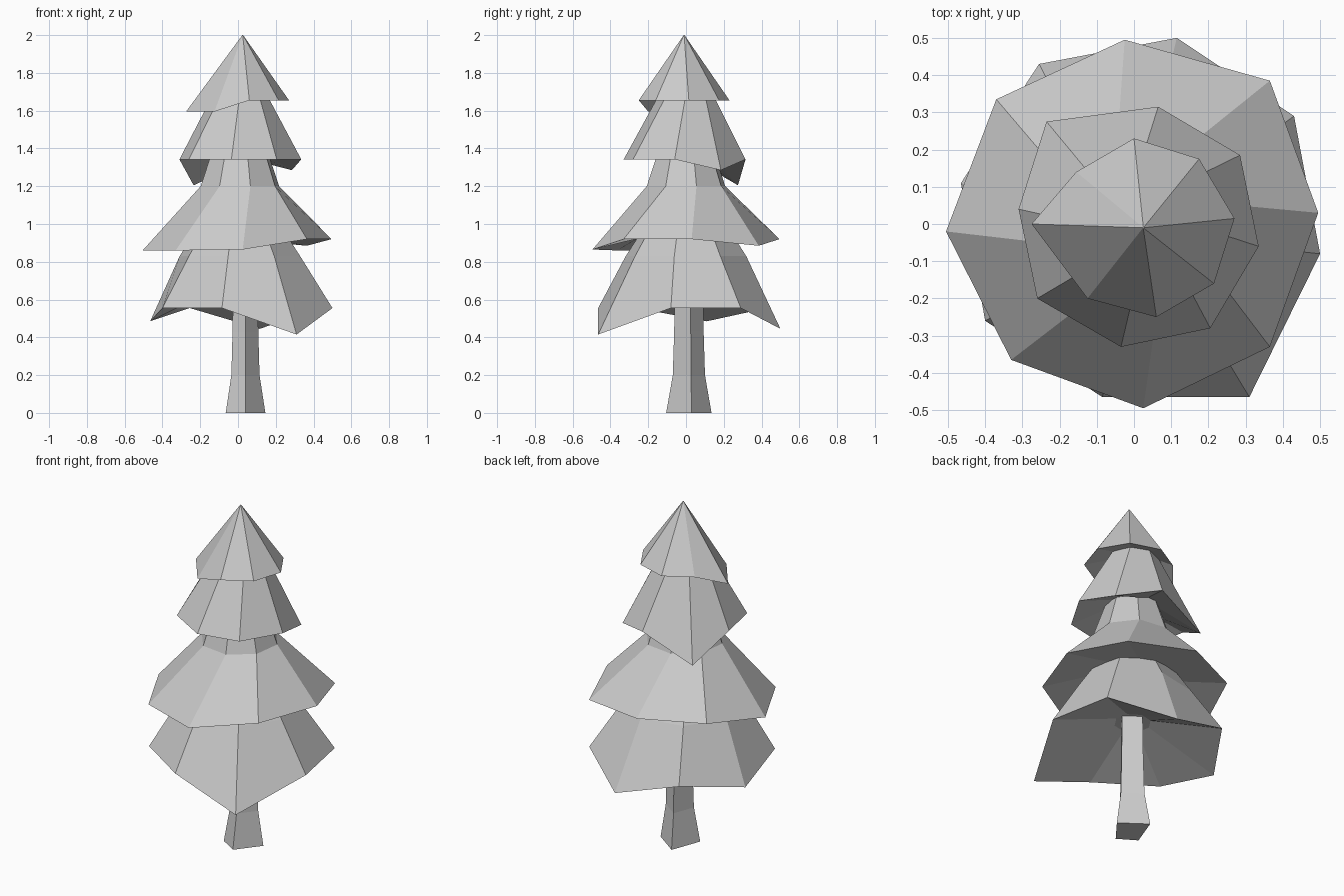
import bpy
import bmesh
from math import cos, sin, radians

default_cube = bpy.data.objects.get("Cube")
if default_cube:
    bpy.data.objects.remove(default_cube, do_unlink=True)

# One plain grey for the whole tree
grey = bpy.data.materials.new("plain grey")
grey.use_nodes = True
colour = (0.6, 0.6, 0.6, 1)
grey.diffuse_color = colour
grey.node_tree.nodes["Principled BSDF"].inputs["Base Color"].default_value = colour


def ring(radius, height, start, count=8, centre=(0.01, 0)):
    """Regular polygon of points, anticlockwise from the start angle."""
    angles = [radians(start + step * 360 / count) for step in range(count)]
    return [(centre[0] + radius * cos(a), centre[1] + radius * sin(a), height) for a in angles]


def droop(outline, height, dips):
    """Rim at one height, with some of its corners hanging lower."""
    return [(x, y, dips.get(index, height)) for index, (x, y) in enumerate(outline)]


def loft(name, sections):
    """Closed, flat-faced solid through matching rings of points."""
    bm = bmesh.new()
    loops = [[bm.verts.new(point) for point in section] for section in sections]
    for upper, lower in zip(loops, loops[1:]):
        for i in range(len(upper)):
            j = (i + 1) % len(upper)
            bm.faces.new((upper[i], lower[i], lower[j], upper[j]))
    bm.faces.new(loops[0])
    bm.faces.new(loops[-1])
    bmesh.ops.remove_doubles(bm, verts=bm.verts[:], dist=0.0005)
    bmesh.ops.recalc_face_normals(bm, faces=bm.faces[:])
    mesh = bpy.data.meshes.new(name)
    bm.to_mesh(mesh)
    bm.free()
    mesh.materials.append(grey)
    tree_part = bpy.data.objects.new(name, mesh)
    bpy.context.collection.objects.link(tree_part)
    return tree_part


# Trunk: a four-sided post with a flared foot
foot = [(0.04, -0.105), (0.145, 0.03), (0, 0.135), (-0.065, -0.04)]
middle = (0.038, 0.016)


def trunk_section(scale, height):
    return [(middle[0] + scale * (x - middle[0]), middle[1] + scale * (y - middle[1]), height)
            for x, y in foot]


loft("trunk", [trunk_section(s, z) for s, z in ((0.6, 0.8), (0.65, 0.43), (0.71, 0.2), (1, 0))])

# Bottom branches: wide skirt with steeper shoulders
bottom_rim = droop([(0.5, -0.08), (0.43, 0.29), (0.115, 0.5), (-0.255, 0.43),
                    (-0.465, 0.11), (-0.4, -0.26), (-0.085, -0.465), (0.31, -0.465)],
                   0.555, {2: 0.445, 4: 0.485, 7: 0.415})
loft("bottom_branches", [ring(0.24, 0.96, -11), ring(0.325, 0.83, -11), bottom_rim,
                         ring(0.1, 0.68, -11)])

# Lower middle branches: widest spread under a narrow neck
lower_rim = droop([(0.495, 0.03), (0.365, 0.385), (-0.025, 0.495), (-0.37, 0.335),
                   (-0.505, -0.02), (-0.33, -0.365), (0.025, -0.495), (0.365, -0.33)],
                  0.92, {1: 0.885, 4: 0.86, 5: 0.86, 6: 0.865})
loft("lower_middle_branches", [ring(0.14, 1.42, 15), ring(0.215, 1.2, 15), lower_rim,
                               ring(0.2, 0.96, 15)])

# Upper middle branches
upper_rim = droop([(0.335, -0.06), (0.285, 0.185), (0.065, 0.315), (-0.235, 0.275),
                   (-0.31, 0.04), (-0.26, -0.2), (-0.035, -0.33), (0.205, -0.28)],
                  1.342, {1: 1.285, 3: 1.205})
loft("upper_middle_branches", [ring(0.14, 1.69, 0), upper_rim, ring(0.12, 1.4, 0)])

# Tree top: a pointed cap
top_rim = droop([(0.27, 0.015), (0.175, 0.175), (0, 0.23), (-0.155, 0.14),
                 (-0.275, 0), (-0.125, -0.2), (0.06, -0.25), (0.215, -0.16)],
                1.655, {4: 1.595, 5: 1.595})
tip = ring(0.002, 2, 0, centre=(0.025, -0.01))
loft("tree_top", [tip, top_rim, ring(0.1, 1.7, 0)])
